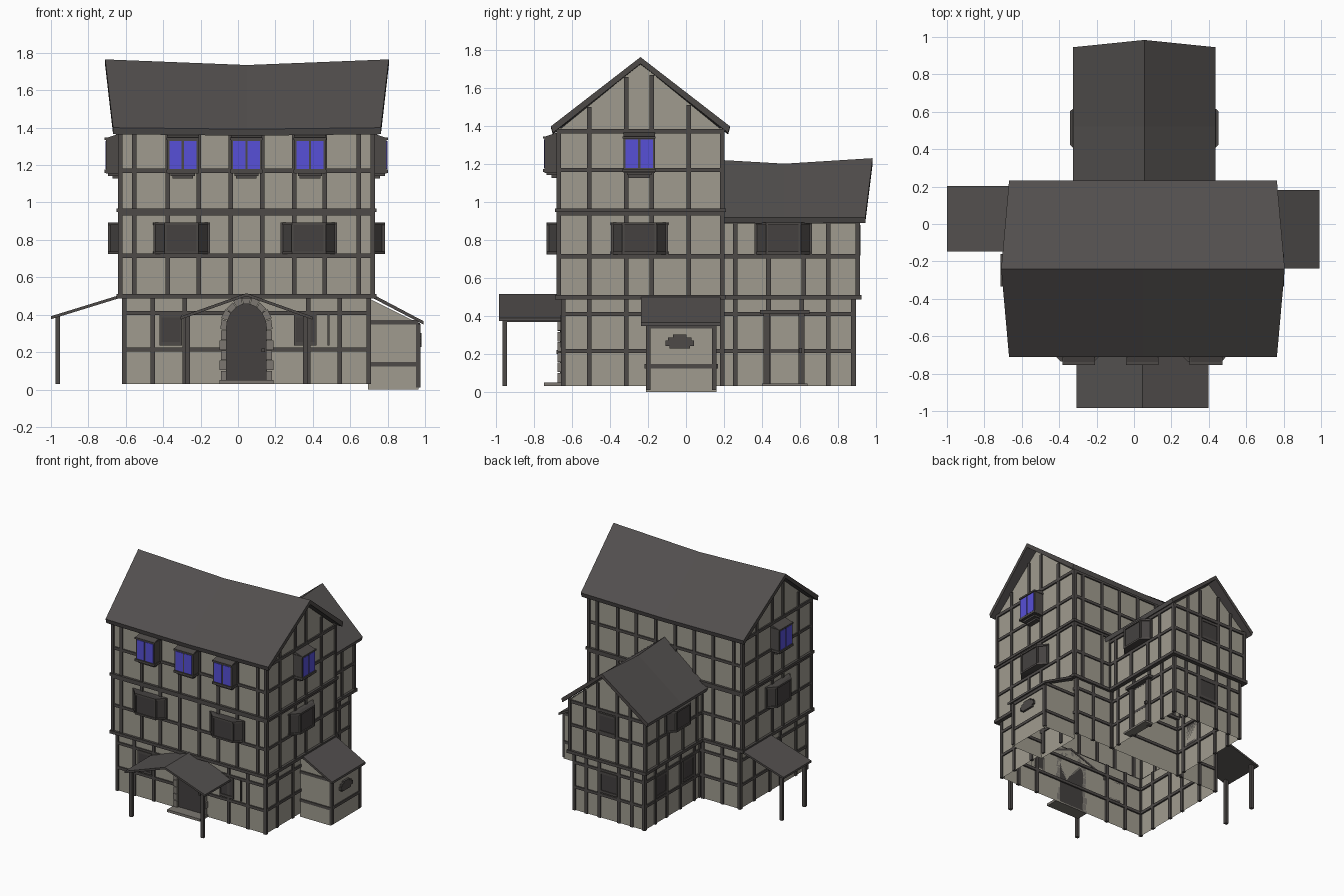
import bpy, bmesh, math
from mathutils import Matrix, Vector

if "Cube" in bpy.data.objects:
    bpy.data.objects.remove(bpy.data.objects["Cube"])

COL = {"plaster": (0.35, 0.33, 0.275), "timber": (0.075, 0.068, 0.064),
       "roof_slate": (0.085, 0.078, 0.076), "blue_glass": (0.095, 0.08, 0.68),
       "stone": (0.2, 0.185, 0.165), "dark_wood": (0.058, 0.053, 0.051)}
MATS, IDX, PARTS = [], {}, {}
for i, (k, c) in enumerate(COL.items()):
    m = bpy.data.materials.new(k)
    m.diffuse_color = (*c, 1)
    m.use_nodes = True
    m.node_tree.nodes["Principled BSDF"].inputs["Base Color"].default_value = m.diffuse_color
    MATS.append(m)
    IDX[k] = i
ID = Matrix.Identity(4)


def loft(part, mat, rings, M=ID, cap=True):
    """Skin closed rings of points; cap may be True, False or a material."""
    bm = PARTS.setdefault(part, bmesh.new())
    vs = [[bm.verts.new(M @ Vector(p)) for p in r] for r in rings]
    n = len(rings[0])
    faces = []
    for a, b in zip(vs, vs[1:]):
        for i in range(n):
            f = bm.faces.new((a[i], a[(i + 1) % n], b[(i + 1) % n], b[i]))
            f.material_index = IDX[mat]
            faces.append(f)
    if cap:
        for f in (bm.faces.new(vs[0][::-1]), bm.faces.new(vs[-1])):
            f.material_index = IDX[mat if cap is True else cap]
            faces.append(f)
    bmesh.ops.recalc_face_normals(bm, faces=faces)


def rect(x0, x1, y0, y1, z):
    return [(x0, y0, z), (x1, y0, z), (x1, y1, z), (x0, y1, z)]


def box(part, mat, x0, x1, y0, y1, z0, z1, M=ID):
    loft(part, mat, [rect(x0, x1, y0, y1, z0), rect(x0, x1, y0, y1, z1)], M)


def frame(axis, sign, pos):
    """Wall frame: u = world coordinate along wall, n = outward, z = up."""
    u, n = ((0, 1, 0), (sign, 0, 0)) if axis == 'x' else ((1, 0, 0), (0, sign, 0))
    o = (pos, 0, 0) if axis == 'x' else (0, pos, 0)
    return Matrix(((u[0], n[0], 0, o[0]), (u[1], n[1], 0, o[1]), (0, 0, 1, 0), (0, 0, 0, 1)))


def timbering(part, M, u0, u1, z0, z1, us, bars, top=None):
    w = 0.012
    for u in list(us) + [u0, u1]:
        zt = max(z1, top(u)) if top else z1
        box(part, "timber", u - w, u + w, -0.012, 0.01, z0, zt, M)
    for z, h, out in bars:
        e = out if out > 0.01 else 0
        box(part, "timber", u0 - e, u1 + e, -0.012, out - 0.001, z - h, z + h, M)


CX, HX, Y0, Y1, CY = 0.045, 0.675, -0.67, 0.19, -0.24      # main block
WX, HW, W1 = 0.055, 0.33, 0.905                            # rear wing
X0, X1 = CX - HX, CX + HX
I = 0.022                                                  # ground floor inset

# plaster walls, open below
loft("main_walls", "plaster", [rect(X0 + I, X1 - I, Y0 + I, Y1, 0.03), rect(X0 + I, X1 - I, Y0 + I, Y1, 0.5),
     rect(X0, X1, Y0, Y1, 0.5), rect(X0, X1, Y0, Y1, 1.39)], cap=False)
loft("wing_walls", "plaster", [rect(WX - HW + I, WX + HW - I, Y1, W1 - I, 0.03), rect(WX - HW + I, WX + HW - I, Y1, W1 - I, 0.5),
     rect(WX - HW, WX + HW, Y1, W1, 0.5), rect(WX - HW, WX + HW, Y1, W1, 0.92)], cap=False)
for x in (X0, X1 - 0.005):
    loft("main_gables", "plaster", [[(x + d, Y0, 1.38), (x + d, Y1, 1.38), (x + d, CY, 1.73)] for d in (0, 0.005)])
loft("wing_gable", "plaster", [[(WX - HW, W1 - d, 0.91), (WX + HW, W1 - d, 0.91), (WX, W1 - d, 1.19)] for d in (0.005, 0)])

# timber framing
front_us = [CX + s * o for o in (0.085, 0.255, 0.42, 0.6) for s in (-1, 1)]
side_us = [-0.51, -0.315, -0.18, 0.015]
up = [(0.5, 0.012, 0.02), (0.715, 0.011, 0.01), (0.94, 0.01, 0.012), (0.958, 0.01, 0.02), (1.17, 0.011, 0.01), (1.375, 0.012, 0.012)]
low = [(0.215, 0.011, 0.01), (0.41, 0.011, 0.01)]
for s, y, us in ((-1, Y0, front_us), (1, Y1, front_us)):
    M = frame('y', s, y)
    timbering("main_timbers", M, X0, X1, 0.5, 1.38, us, up)
    M = frame('y', s, y - s * (I if s < 0 else 0))
    timbering("ground_timbers", M, X0 + I, X1 - I, 0.03, 0.5, [CX + q * o for o in (0.33, 0.5) for q in (-1, 1)], low)
for s, x in ((-1, X0), (1, X1)):
    timbering("main_timbers", frame('x', s, x), Y0, Y1, 0.5, 1.38, side_us, up, lambda u: 1.72 - 0.81 * abs(u - CY))
    timbering("ground_timbers", frame('x', s, x - s * I), Y0 + I, Y1, 0.03, 0.5, side_us, low)
wing_up = up[:2] + [(0.9, 0.012, 0.012)]
for s in (-1, 1):
    M = frame('x', s, WX + s * HW)
    timbering("wing_timbers", M, Y1, W1, 0.5, 0.91, (0.26, 0.435, 0.62, 0.75), wing_up)
    M = frame('x', s, WX + s * (HW - I))
    timbering("wing_timbers", M, Y1, W1 - I, 0.03, 0.5, (0.26, 0.435, 0.61, 0.75), low)
wg, wgl = frame('y', 1, W1), frame('y', 1, W1 - I)
wing_us = (WX - 0.2, WX - 0.085, WX + 0.085, WX + 0.2)
timbering("wing_timbers", wg, WX - HW, WX + HW, 0.5, 0.91, wing_us, wing_up, lambda u: 1.18 - 0.8 * abs(u - WX))
timbering("wing_timbers", wgl, WX - HW + I, WX + HW - I, 0.03, 0.5, wing_us, low)


def section(c, half, ze, zr, t):
    """Gable roof cross-section as (across, z, is_ridge)."""
    return [(c - half, ze, 0), (c, zr, 1), (c + half, ze, 0), (c + half - 0.01, ze - t, 0), (c, zr - t, 1), (c - half + 0.01, ze - t, 0)]


# sagging roofs, ridges longer than eaves
loft("main_roof", "roof_slate", [[((r if k else e), y, z) for y, z, k in section(CY, 0.472, ze, zr, 0.035)]
     for r, e, ze, zr in ((-0.71, -0.668, 1.4, 1.765), (0.048, 0.048, 1.392, 1.735), (0.806, 0.764, 1.4, 1.765))], cap="timber")
loft("wing_roof", "roof_slate", [[(x, (r if k else e), z) for x, z, k in section(WX, 0.382, ze, zr, 0.03)]
     for r, e, ze, zr in ((0.19, 0.19, 0.92, 1.222), (0.52, 0.52, 0.918, 1.203), (0.984, 0.945, 0.92, 1.232))], cap="timber")


# upper blue windows
def blue_window(M, u):
    p = "attic_windows"
    loft(p, "timber", [[(a, 0, 1.155), (a, 0.075, 1.155), (a, 0.075, 1.345), (a, 0, 1.37)] for a in (u - 0.083, u + 0.083)], M)
    box(p, "timber", u - 0.087, u + 0.087, 0, 0.083, 1.158, 1.176, M)
    box(p, "timber", u - 0.087, u + 0.087, 0, 0.083, 1.335, 1.347, M)
    box(p, "timber", u - 0.065, u + 0.065, 0, 0.065, 1.142, 1.156, M)
    box(p, "timber", u - 0.055, u + 0.055, 0, 0.04, 1.128, 1.142, M)
    for s in (-1, 1):
        box(p, "blue_glass", u + s * 0.006, u + s * 0.072, 0.07, 0.079, 1.18, 1.33, M)


# angled bay windows of the middle floor
def bay_window(M, u, z0=0.725, z1=0.893):
    p = "bay_windows"
    trap = lambda a, b, n, z: [(u - a, 0, z), (u - b, n, z), (u + b, n, z), (u + a, 0, z)]
    loft(p, "dark_wood", [trap(0.145, 0.085, 0.058, z0), trap(0.145, 0.085, 0.058, z1)], M)
    for z in (z0, z1 - 0.014):
        loft(p, "timber", [trap(0.152, 0.09, 0.066, z), trap(0.152, 0.09, 0.066, z + 0.014)], M)
    for s in (-1, 1):
        box(p, "timber", u + s * 0.08, u + s * 0.092, 0.045, 0.065, z0, z1, M)
        box(p, "timber", u + s * 0.138, u + s * 0.151, 0, 0.012, z0, z1, M)


MF, ML, MR = frame('y', -1, Y0), frame('x', -1, X0), frame('x', 1, X1)
for u in (CX - 0.34, CX, CX + 0.34):
    blue_window(MF, u)
for u in (-0.302, 0.378):
    bay_window(MF, u)
for M in (ML, MR):
    blue_window(M, -0.247)
    bay_window(M, -0.245)
for s in (-1, 1):
    bay_window(frame('x', s, WX + s * HW), 0.513)


# flat shuttered windows
def flat_window(M, u, w, z0, z1):
    box("flat_windows", "dark_wood", u - w, u + w, 0, 0.009, z0, z1, M)
    for s in (-1, 1):
        box("flat_windows", "timber", u + s * w, u + s * (w + 0.01), 0, 0.014, z0 - 0.01, z1 + 0.01, M)
    for z in (z0, z1):
        box("flat_windows", "timber", u - w, u + w, 0, 0.014, z - 0.01, z + 0.01, M)


GF = frame('y', -1, Y0 + I)
for u in (-0.36, 0.36):
    flat_window(GF, u, 0.05, 0.245, 0.395)
box("window_post", "timber", 0.478, 0.488, 0, 0.012, 0.235, 0.405, GF)
flat_window(wg, WX, 0.065, 0.73, 0.87)
flat_window(wgl, WX, 0.065, 0.245, 0.395)
for u in (0.345, 0.69):
    flat_window(frame('x', -1, WX - HW + I), u, 0.055, 0.245, 0.395)

# arched front door with stone surround and steps
arc = [(CX - 0.11, 0.04), (CX + 0.11, 0.04)] + [(CX + 0.11 * math.cos(a), 0.32 + 0.14 * math.sin(a)) for a in [math.pi * i / 12 for i in range(13)]]
loft("front_door", "dark_wood", [[(x, n, z) for x, z in arc] for n in (0, 0.015)], GF)
box("door_knob", "timber", CX + 0.08, CX + 0.1, 0.015, 0.035, 0.2, 0.22, GF)
for i in range(9):
    a, b = math.pi * (i + 0.04) / 9, math.pi * (i + 0.96) / 9
    k = 0.032 + 0.005 * (i % 2)
    q = [(CX + (0.108 + d) * math.cos(t), 0.32 + (0.138 + d) * math.sin(t)) for d, t in ((0, a), (k, a), (k, b), (0, b))]
    loft("door_stones", "stone", [[(x, n, z) for x, z in q] for n in (0, 0.03)], GF)
for s in (-1, 1):
    for i in range(5):
        box("door_stones", "stone", CX + s * 0.106, CX + s * (0.136 + 0.008 * (i % 2)), 0, 0.03, 0.05 + i * 0.054, 0.1 + i * 0.054, GF)
box("front_step", "stone", CX - 0.145, CX + 0.145, 0, 0.1, 0.03, 0.05, GF)

# side door frame on the wing
SD = frame('x', 1, WX + HW - I)
for u in (0.425, 0.61):
    box("side_door", "timber", u - 0.016, u + 0.016, 0, 0.025, 0.03, 0.42, SD)
box("side_door", "timber", 0.39, 0.65, 0, 0.045, 0.41, 0.432, SD)
box("side_door", "plaster", 0.441, 0.594, 0, 0.008, 0.04, 0.41, SD)
box("side_door", "timber", 0.595, 0.612, 0.02, 0.04, 0.205, 0.23, SD)
box("side_step", "stone", 0.4, 0.64, 0, 0.07, 0.03, 0.045, SD)

# front porch
t = 0.016
por = [(-0.308, 0.39), (CX, 0.515), (0.398, 0.39), (0.398, 0.39 - t), (CX, 0.515 - t), (-0.308, 0.39 - t)]
loft("porch_roof", "roof_slate", [[(x, y, z) for x, z in por] for y in (-0.985, -0.645)], cap="timber")
for x in (-0.268, 0.36):
    box("porch_posts", "timber", x - 0.012, x + 0.012, -0.968, -0.944, 0.03, 0.395)
    box("porch_posts", "timber", x - 0.01, x + 0.01, -0.968, -0.645, 0.368, 0.39)

# left canopy
loft("canopy_roof", "roof_slate", [[(-0.6, y, 0.515), (-1.0, y, 0.392), (-1.0, y, 0.376), (-0.6, y, 0.499)] for y in (-0.148, 0.203)], cap="timber")
for y in (-0.115, 0.17):
    box("canopy_posts", "timber", -0.975, -0.951, y - 0.012, y + 0.012, 0.03, 0.392)

# right shed
sx0, sx1, sy0, sy1 = 0.695, 0.965, -0.21, 0.16
loft("shed_walls", "plaster", [rect(sx0, sx1, sy0, sy1, 0),
     [(sx0, sy0, 0.49), (sx1, sy0, 0.355), (sx1, sy1, 0.355), (sx0, sy1, 0.49)]], cap=False)
loft("shed_roof", "roof_slate", [[(0.69, y, 0.525), (0.993, y, 0.365), (0.993, y, 0.347), (0.69, y, 0.505)] for y in (-0.237, 0.182)], cap="timber")
SR = frame('x', 1, sx1)
timbering("shed_timbers", SR, sy0 + 0.01, sy1 - 0.01, 0.01, 0.35, (), [(0.135, 0.011, 0.008), (0.345, 0.011, 0.008)])
for s, y in ((-1, sy0), (1, sy1)):
    M = frame('y', s, y)
    for z in (0.135, 0.36):
        box("shed_timbers", "timber", sx0, sx1, -0.01, 0.008, z - 0.011, z + 0.011, M)
# carved plaque
for w, z0, z1 in ((0.055, 0.228, 0.245), (0.075, 0.243, 0.27), (0.062, 0.27, 0.286), (0.035, 0.286, 0.302)):
    box("plaque", "timber", -0.033 - w, -0.033 + w, 0, 0.016, z0, z1, SR)

# turn the collected parts into objects
for name, bm in PARTS.items():
    me = bpy.data.meshes.new(name)
    bm.to_mesh(me)
    bm.free()
    used = sorted({p.material_index for p in me.polygons})
    for i in used:
        me.materials.append(MATS[i])
    for p in me.polygons:
        p.material_index = used.index(p.material_index)
    bpy.context.scene.collection.objects.link(bpy.data.objects.new(name, me))
